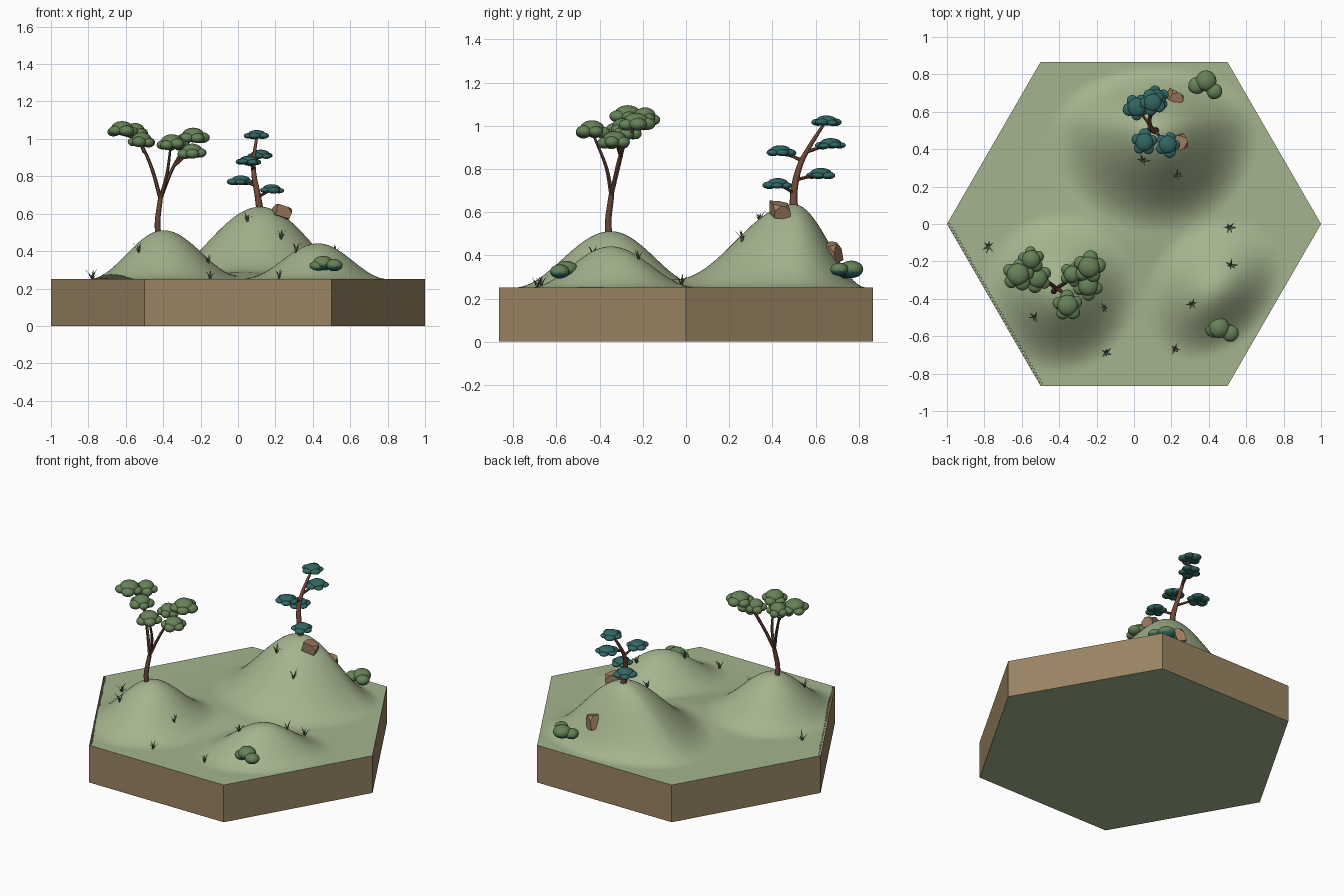
import bpy, bmesh, math, random
from mathutils import Vector, Matrix

if "Cube" in bpy.data.objects:
    bpy.data.objects.remove(bpy.data.objects["Cube"])

random.seed(4)


def material(name, rgb):
    m = bpy.data.materials.new(name)
    lin = [((c / 255 + 0.055) / 1.055) ** 2.4 for c in rgb]
    m.diffuse_color = (*lin, 1)
    m.use_nodes = True
    m.node_tree.nodes["Principled BSDF"].inputs["Base Color"].default_value = m.diffuse_color
    return m


GRASS = material("meadow green", (164, 180, 142))
EARTH = material("earth brown", (154, 133, 99))
BARK = material("bark brown", (101, 70, 56))
BARK_RED = material("red bark", (112, 72, 56))
LEAF = material("leaf green", (102, 130, 88))
TEAL = material("teal needles", (50, 102, 98))
ROCK = material("rock tan", (160, 126, 98))
BLADE = material("grass blade", (108, 122, 90))


def finish(name, bm, mats, smooth=None):
    me = bpy.data.meshes.new(name)
    bm.to_mesh(me)
    bm.free()
    ob = bpy.data.objects.new(name, me)
    bpy.context.collection.objects.link(ob)
    for m in mats:
        me.materials.append(m)
    if smooth:
        bpy.ops.object.select_all(action='DESELECT')
        ob.select_set(True)
        bpy.context.view_layer.objects.active = ob
        bpy.ops.object.shade_smooth_by_angle(angle=math.radians(smooth))
    return ob


# Hills: centre, height, rotation, radii (-u, +u, -v, +v)
HILLS = [(-0.40, -0.35, 0.26, 0, (0.40, 0.42, 0.45, 0.42)),
         (0.12, 0.50, 0.385, 0, (0.57, 0.55, 0.55, 0.34)),
         (0.43, -0.35, 0.19, 45, (0.43, 0.43, 0.31, 0.35))]


def ground(x, y):
    z = 0.25 + 0.04 * math.exp(-(x * x + y * y) / 0.09)
    for cx, cy, h, rot, r in HILLS:
        a = math.radians(rot)
        dx, dy = x - cx, y - cy
        u = dx * math.cos(a) + dy * math.sin(a)
        v = dy * math.cos(a) - dx * math.sin(a)
        d = math.hypot(u / r[u > 0], v / r[2 + (v > 0)])
        z += h * 0.5 * (1 + math.cos(math.pi * min(d, 1)))
    return z


# Rolling meadow on a triangular grid inside the hexagon
N = 48
bm = bmesh.new()
grid = {}
for i in range(-N, N + 1):
    for j in range(-N, N + 1):
        if abs(i + j) <= N:
            x, y = (i + j / 2) / N, j * math.sqrt(3) / 2 / N
            grid[i, j] = bm.verts.new((x, y, ground(x, y)))
for i, j in grid:
    for tri in (((i, j), (i + 1, j), (i, j + 1)), ((i + 1, j), (i + 1, j + 1), (i, j + 1))):
        if all(k in grid for k in tri):
            bm.faces.new([grid[k] for k in tri])
finish("meadow", bm, [GRASS], 60)

# Hexagonal earth slab, green underneath, open under the meadow
bm = bmesh.new()
low, high = [[bm.verts.new((math.cos(k * math.pi / 3), math.sin(k * math.pi / 3), z)) for k in range(6)]
             for z in (0, 0.25)]
bm.faces.new(low[::-1]).material_index = 1
for k in range(6):
    n = (k + 1) % 6
    bm.faces.new((low[k], low[n], high[n], high[k]))
finish("earth_slab", bm, [EARTH, GRASS])


def tube(bm, pts, r0, r1, sides=8):
    """Tapered tube through points, smoothed by Catmull-Rom interpolation."""
    p = [Vector(q) for q in pts]
    p = [2 * p[0] - p[1]] + p + [2 * p[-1] - p[-2]]
    path = []
    for i in range(1, len(p) - 2):
        a, b, c, d = p[i - 1:i + 3]
        for s in range(4):
            t = s / 4
            path.append(0.5 * (2 * b + (c - a) * t + (2 * a - 5 * b + 4 * c - d) * t * t
                               + (3 * b - a - 3 * c + d) * t ** 3))
    path.append(p[-2])
    rings = []
    for i, c in enumerate(path):
        tan = path[min(i + 1, len(path) - 1)] - path[max(i - 1, 0)]
        side = tan.cross(Vector((0.1, 1, 0))).normalized()
        up = side.cross(tan).normalized()
        r = r0 + (r1 - r0) * i / (len(path) - 1)
        rings.append([bm.verts.new(c + r * (side * math.cos(2 * math.pi * k / sides)
                                            + up * math.sin(2 * math.pi * k / sides))) for k in range(sides)])
    faces = [bm.faces.new((a[k], a[(k + 1) % sides], b[(k + 1) % sides], b[k]))
             for a, b in zip(rings, rings[1:]) for k in range(sides)]
    faces += [bm.faces.new(rings[0][::-1]), bm.faces.new(rings[-1])]
    bmesh.ops.recalc_face_normals(bm, faces=faces)


def lobe(bm, c, r, h):
    mat = Matrix.Translation(c) @ Matrix.Diagonal((r, r, h, 1))
    bmesh.ops.create_icosphere(bm, subdivisions=3, radius=1, matrix=mat)


def pad(bm, x, y, z, r, h):
    """Flat leaf cushion made of a middle lobe and a ring of lobes."""
    lobe(bm, (x, y, z + 0.1 * h), r * 0.66, h * 0.5)
    turn = random.uniform(0, 6)
    for k in range(5):
        a = turn + k * math.tau / 5
        s = random.uniform(0.85, 1.1)
        lobe(bm, (x + 0.56 * r * math.cos(a), y + 0.56 * r * math.sin(a),
                  z - 0.12 * h + random.uniform(-0.06, 0.06) * h), r * 0.43 * s, h * 0.36 * s)


# Forked tree on the front left hill
fork = (-0.415, -0.345, 0.68)
bm = bmesh.new()
tube(bm, [(-0.425, -0.355, 0.47), (-0.43, -0.36, 0.56), fork], 0.017, 0.013)
for pts in ([fork, (-0.46, -0.31, 0.84), (-0.52, -0.27, 0.97), (-0.60, -0.26, 1.03)],
            [(-0.50, -0.28, 0.93), (-0.53, -0.22, 1.0), (-0.55, -0.19, 1.03)],
            [fork, (-0.38, -0.37, 0.81), (-0.36, -0.43, 0.96)],
            [fork, (-0.36, -0.31, 0.82), (-0.30, -0.28, 0.93), (-0.25, -0.23, 1.0)],
            [(-0.34, -0.30, 0.86), (-0.28, -0.32, 0.91)]):
    tube(bm, pts, 0.011, 0.006, 6)
finish("forked_tree_trunk", bm, [BARK], 50)
bm = bmesh.new()
for x, y, z, r in ((-0.62, -0.27, 1.05, 0.09), (-0.55, -0.19, 1.04, 0.075), (-0.515, -0.29, 0.99, 0.08),
                   (-0.24, -0.23, 1.015, 0.088), (-0.245, -0.33, 0.93, 0.082),
                   (-0.33, -0.27, 0.975, 0.07), (-0.355, -0.435, 0.98, 0.085)):
    pad(bm, x, y, z, r, 0.075)
finish("forked_tree_leaves", bm, [LEAF], 50)

# Leaning pine on the back hill
bm = bmesh.new()
tube(bm, [(0.12, 0.50, 0.60), (0.105, 0.50, 0.70), (0.085, 0.525, 0.81),
          (0.085, 0.57, 0.90), (0.10, 0.64, 1.01)], 0.02, 0.007)
PINE = [(0.10, 0.65, 1.02, 0.072), (0.12, 0.67, 0.915, 0.075), (0.015, 0.625, 0.777, 0.075),
        (0.055, 0.437, 0.882, 0.072), (0.18, 0.425, 0.73, 0.072)]
for start, end in (((0.085, 0.56, 0.88), PINE[1]), ((0.097, 0.51, 0.75), PINE[2]),
                   ((0.085, 0.535, 0.84), PINE[3]), ((0.108, 0.50, 0.69), PINE[4])):
    tube(bm, [start, end[:3]], 0.009, 0.005, 6)
finish("pine_trunk", bm, [BARK_RED], 50)
bm = bmesh.new()
for x, y, z, r in PINE:
    pad(bm, x, y, z, r, 0.046)
finish("pine_needles", bm, [TEAL], 50)


# Bushes: three round lobes, teal on the underside
def bush(name, lobes):
    bm = bmesh.new()
    for x, y, z, r in lobes:
        lobe(bm, (x, y, z), r, r * 0.72)
    bm.normal_update()
    for f in bm.faces:
        f.material_index = int(f.normal.z < -0.25)
    finish(name, bm, [LEAF, TEAL], 50)


bush("front_bush", [(0.455, -0.555, 0.335, 0.055), (0.515, -0.585, 0.325, 0.045), (0.425, -0.565, 0.32, 0.042)])
bush("back_bush", [(0.385, 0.765, 0.335, 0.056), (0.335, 0.74, 0.325, 0.045), (0.43, 0.71, 0.335, 0.042)])


# Faceted rocks: cut boxes
def rock(name, loc, size, rot):
    bm = bmesh.new()
    bmesh.ops.create_cube(bm, size=1)
    corners = [v for v in bm.verts if v.co.x + v.co.y + v.co.z > 0.4 and v.co.z > 0]
    bmesh.ops.bevel(bm, geom=corners, offset=0.38, affect='VERTICES', segments=1)
    for v in bm.verts:
        v.co *= random.uniform(0.92, 1.08)
    bmesh.ops.scale(bm, vec=size, verts=bm.verts)
    bmesh.ops.rotate(bm, matrix=Matrix.Rotation(rot, 3, 'Z') @ Matrix.Rotation(0.3, 3, 'Y'), verts=bm.verts)
    bmesh.ops.translate(bm, vec=loc, verts=bm.verts)
    finish(name, bm, [ROCK])


rock("summit_rock", (0.235, 0.435, 0.61), (0.085, 0.075, 0.06), 0.3)
rock("slope_rock", (0.22, 0.68, 0.41), (0.07, 0.055, 0.085), -0.5)

# Grass tufts: five bent blades each
bm = bmesh.new()
for x, y in ((-0.78, -0.12), (-0.53, -0.50), (-0.16, -0.45), (-0.15, -0.69), (0.22, -0.67),
             (0.31, -0.43), (0.52, -0.22), (0.51, -0.02), (0.05, 0.34), (0.23, 0.26)):
    base = Vector((x, y, ground(x, y) - 0.004))
    turn = random.uniform(0, 6)
    for k in range(6):
        a = turn + k * math.tau / 6 + random.uniform(-0.3, 0.3)
        out, side = Vector((math.cos(a), math.sin(a), 0)), Vector((-math.sin(a), math.cos(a), 0)) * 0.005
        h, s = random.uniform(0.03, 0.06), random.uniform(0.022, 0.042)
        mid = base + out * s * 0.4 + Vector((0, 0, h * 0.6))
        l, r, ml, mr = [bm.verts.new(q) for q in (base - side, base + side, mid - side * 0.8, mid + side * 0.8)]
        tip = bm.verts.new(base + out * s + Vector((0, 0, h)))
        bm.faces.new((l, r, mr, ml))
        bm.faces.new((ml, mr, tip))
finish("grass_tufts", bm, [BLADE])
